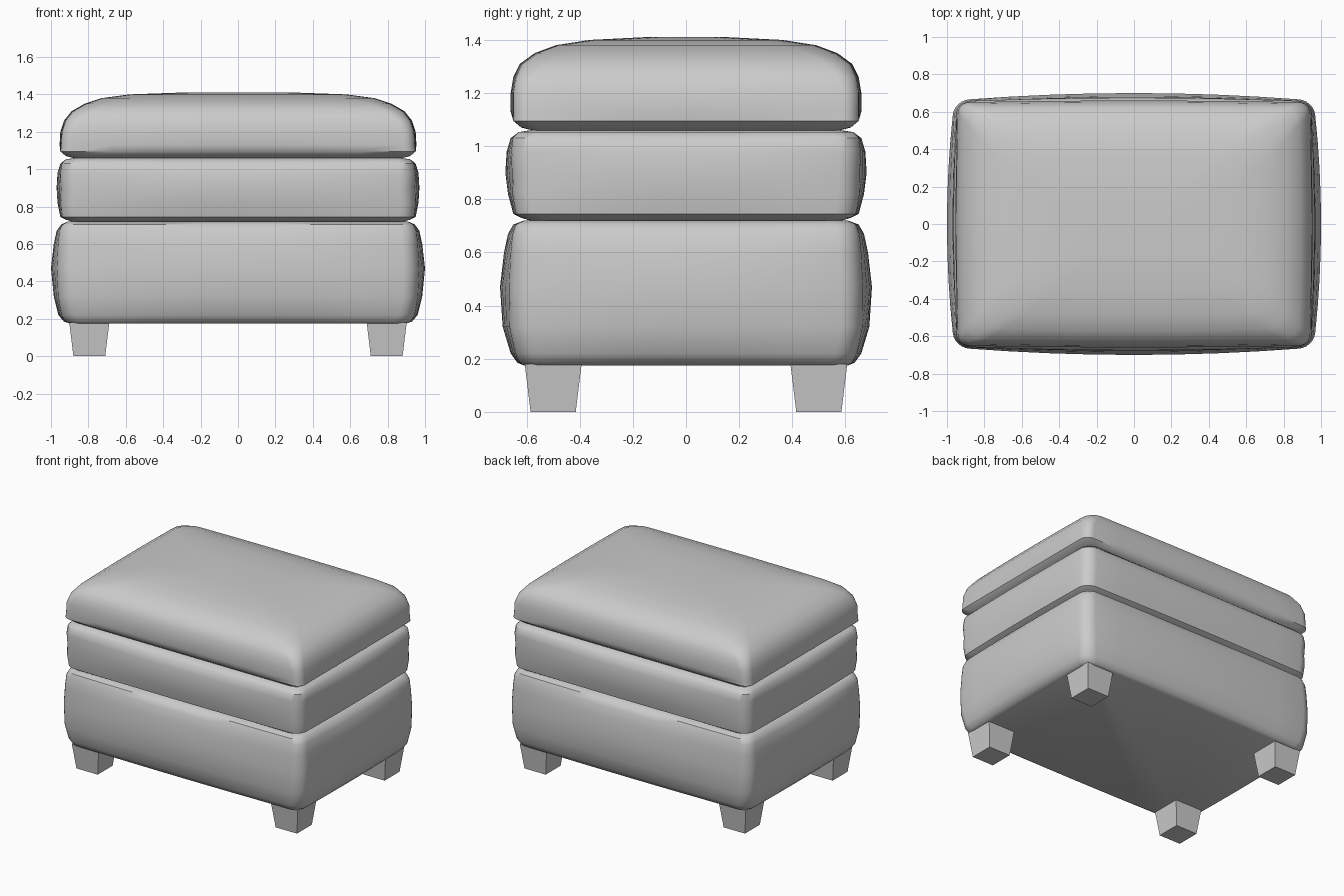
import bpy, bmesh, math
from mathutils import Vector

if "Cube" in bpy.data.objects:
    bpy.data.objects.remove(bpy.data.objects["Cube"])

mat = bpy.data.materials.new("soft_grey")
mat.use_nodes = True
grey = (0.6, 0.6, 0.6, 1)
mat.diffuse_color = grey
mat.node_tree.nodes["Principled BSDF"].inputs["Base Color"].default_value = grey


def finish(bm, name, smooth):
    bmesh.ops.recalc_face_normals(bm, faces=bm.faces)
    mesh = bpy.data.meshes.new(name)
    bm.to_mesh(mesh)
    bm.free()
    mesh.materials.append(mat)
    obj = bpy.data.objects.new(name, mesh)
    bpy.context.collection.objects.link(obj)
    if smooth:
        bpy.ops.object.select_all(action="DESELECT")
        obj.select_set(True)
        bpy.context.view_layer.objects.active = obj
        bpy.ops.object.shade_smooth_by_angle(angle=math.radians(40))
    return obj


def outline(hx, hy, radius, bulge, steps=6, side=8):
    """Rounded rectangle whose sides bow outwards by the bulge."""
    corners = []
    for k, (sx, sy) in enumerate([(1, 1), (-1, 1), (-1, -1), (1, -1)]):
        for i in range(steps + 1):
            a = math.pi / 2 * (k + i / steps)
            corners.append((sx * (hx - radius) + radius * math.cos(a),
                            sy * (hy - radius) + radius * math.sin(a)))
    pts = []
    for i, (x, y) in enumerate(corners):
        pts.append((x, y))
        if i % (steps + 1) == steps:
            nx, ny = corners[(i + 1) % len(corners)]
            pts += [(x + (nx - x) * j / side, y + (ny - y) * j / side)
                    for j in range(1, side)]
    return [(x * (1 - bulge / hx * (y / hy) ** 2),
             y * (1 - bulge / hy * (x / hx) ** 2)) for x, y in pts]


def cushion(name, profile):
    """Loft through rows of height, half width, half depth, radius, bulge."""
    bm = bmesh.new()
    rings = [[bm.verts.new((x, y, z)) for x, y in outline(hx, hy, r, b)]
             for z, hx, hy, r, b in profile]
    for low, high in zip(rings, rings[1:]):
        for i in range(len(low)):
            j = (i + 1) % len(low)
            bm.faces.new((low[i], low[j], high[j], high[i]))
    bm.faces.new(rings[0][::-1])
    bm.faces.new(rings[-1])
    return finish(bm, name, True)


# Upholstered body, from the base to the domed seat
cushion("base_cushion", [
    (0.175, 0.90, 0.61, 0.07, 0.00), (0.185, 0.93, 0.635, 0.08, 0.01),
    (0.22, 0.96, 0.66, 0.08, 0.02), (0.32, 0.985, 0.69, 0.08, 0.03),
    (0.47, 1.00, 0.70, 0.08, 0.04), (0.60, 0.985, 0.685, 0.08, 0.03),
    (0.67, 0.97, 0.67, 0.08, 0.02), (0.705, 0.945, 0.65, 0.08, 0.01),
    (0.72, 0.91, 0.61, 0.07, 0.00)])
cushion("middle_cushion", [
    (0.715, 0.87, 0.57, 0.07, 0.00), (0.73, 0.92, 0.62, 0.08, 0.00),
    (0.745, 0.95, 0.65, 0.08, 0.01), (0.82, 0.965, 0.67, 0.08, 0.02),
    (0.90, 0.97, 0.68, 0.08, 0.03), (0.98, 0.965, 0.675, 0.08, 0.02),
    (1.03, 0.95, 0.66, 0.08, 0.01), (1.053, 0.92, 0.63, 0.08, 0.00),
    (1.062, 0.86, 0.57, 0.07, 0.00)])
cushion("seat_cushion", [
    (1.055, 0.86, 0.56, 0.07, 0.00), (1.07, 0.92, 0.62, 0.07, 0.00),
    (1.095, 0.95, 0.65, 0.06, 0.00), (1.13, 0.954, 0.66, 0.06, 0.01),
    (1.20, 0.95, 0.66, 0.06, 0.01), (1.26, 0.93, 0.65, 0.07, 0.01),
    (1.31, 0.89, 0.625, 0.09, 0.01), (1.35, 0.82, 0.57, 0.11, 0.01),
    (1.38, 0.73, 0.49, 0.13, 0.01), (1.40, 0.58, 0.36, 0.13, 0.01),
    (1.41, 0.30, 0.16, 0.10, 0.00)])

# Four tapered block feet
for sx, side in ((1, "left"), (-1, "right")):
    for sy, end in ((-1, "front"), (1, "back")):
        bm = bmesh.new()
        bmesh.ops.create_cube(bm, size=2)
        for v in bm.verts:
            half = 0.107 if v.co.z > 0 else 0.085
            v.co = Vector((sx * 0.795 + v.co.x * half, sy * 0.5 + v.co.y * half,
                           0.18 if v.co.z > 0 else 0))
        finish(bm, f"{end}_{side}_foot", False)
